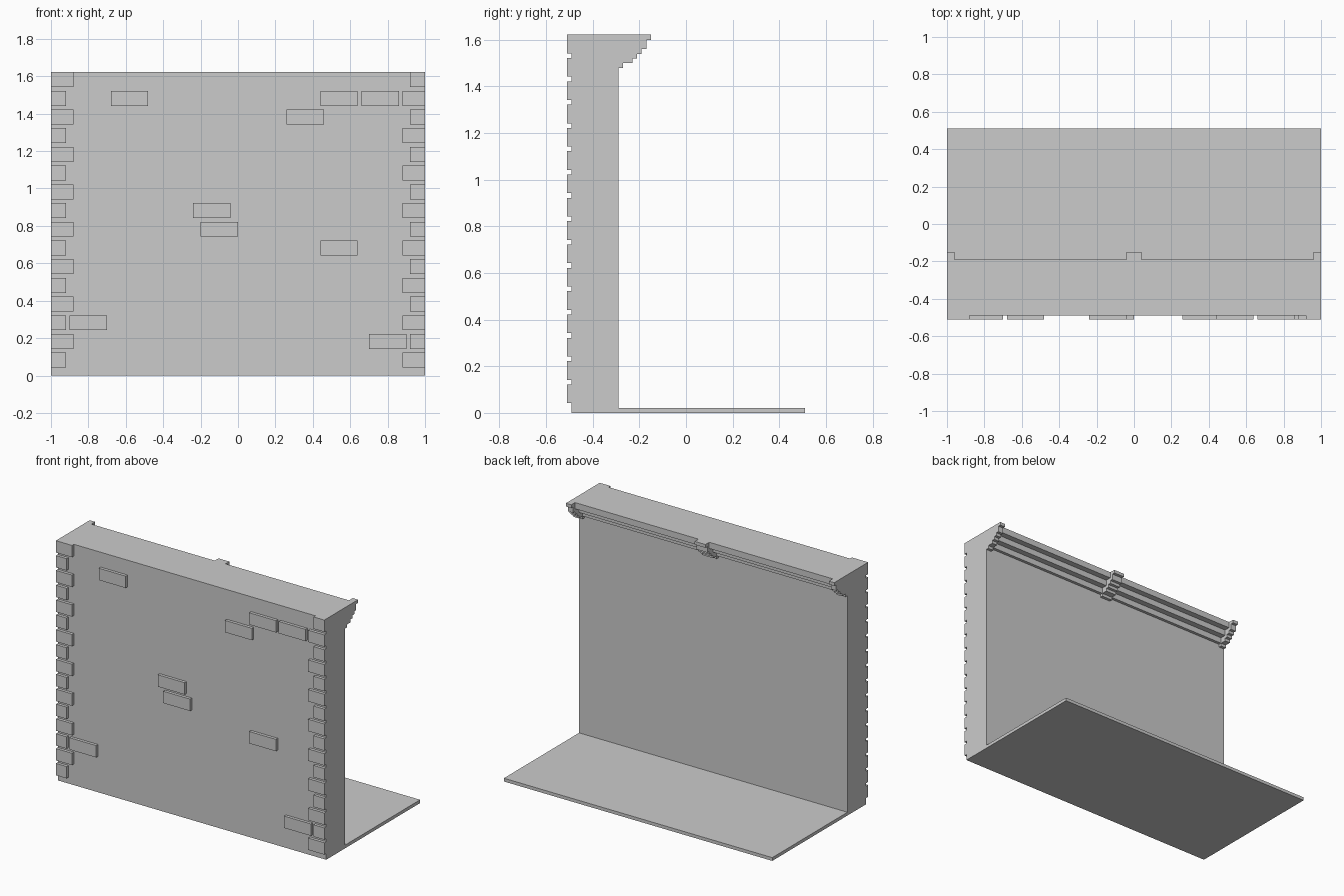
import bpy, bmesh

if "Cube" in bpy.data.objects:
    bpy.data.objects.remove(bpy.data.objects["Cube"])

H = 1.622              # overall height
FRONT, BACK = -0.49, -0.29
ROW, BRICK_H, BASE = 0.1, 0.08, 0.042


def finish(name, bm):
    bmesh.ops.recalc_face_normals(bm, faces=bm.faces)
    mesh = bpy.data.meshes.new(name)
    bm.to_mesh(mesh)
    bm.free()
    obj = bpy.data.objects.new(name, mesh)
    bpy.context.collection.objects.link(obj)
    return obj


def extrude_profile(name, profile, x0, x1):
    """Extrude a (y, z) outline along x."""
    bm = bmesh.new()
    face = bm.faces.new([bm.verts.new((x0, y, z)) for y, z in profile])
    ext = bmesh.ops.extrude_face_region(bm, geom=[face])
    verts = [g for g in ext["geom"] if isinstance(g, bmesh.types.BMVert)]
    bmesh.ops.translate(bm, verts=verts, vec=(x1 - x0, 0, 0))
    return finish(name, bm)


def box(name, x0, x1, y0, y1, z0, z1):
    return extrude_profile(name, [(y0, z0), (y1, z0), (y1, z1), (y0, z1)], x0, x1)


def stepped(tiers):
    """Outline of a stepped moulding from (depth y, underside z) tiers, top down."""
    pts = [(BACK, H)]
    top = H
    for y, z in tiers:
        pts += [(y, top), (y, z)]
        top = z
    return pts + [(BACK, top)]


def brick(name, x0, x1, row):
    z = BASE + row * ROW
    return box(name, x0, x1, -0.51, FRONT, z, z + BRICK_H)


# Floor and wall
box("floor", -1, 1, FRONT, 0.51, 0, 0.022)
box("wall", -1, 1, FRONT, BACK, 0.022, H)

# Corner stones, alternating long and short
for row in range(16):
    left, right = (0.08, 0.12) if row % 2 == 0 else (0.12, 0.08)
    brick("left_corner_stone", -1, -1 + left, row)
    brick("right_corner_stone", 1 - right, 1, row)

# Loose bricks standing out of the front
for x, row in [(-0.68, 14), (0.44, 14), (0.66, 14), (0.26, 13), (-0.24, 8),
               (-0.20, 7), (0.44, 6), (-0.90, 2), (0.70, 1)]:
    brick("raised_brick", x, x + 0.2, row)

# Cornice with heavier brackets at the ends and middle
cornice = stepped([(-0.19, 1.58), (-0.23, 1.54), (-0.27, 1.50)])
bracket = stepped([(-0.15, 1.60), (-0.17, 1.56), (-0.19, 1.54), (-0.21, 1.52),
                   (-0.23, 1.50), (-0.27, 1.48)])
spans = [-1, -0.96, -0.04, 0.04, 0.96, 1]
for i, (x0, x1) in enumerate(zip(spans, spans[1:])):
    if i % 2:
        extrude_profile("cornice", cornice, x0, x1)
    else:
        extrude_profile("cornice_bracket", bracket, x0, x1)
